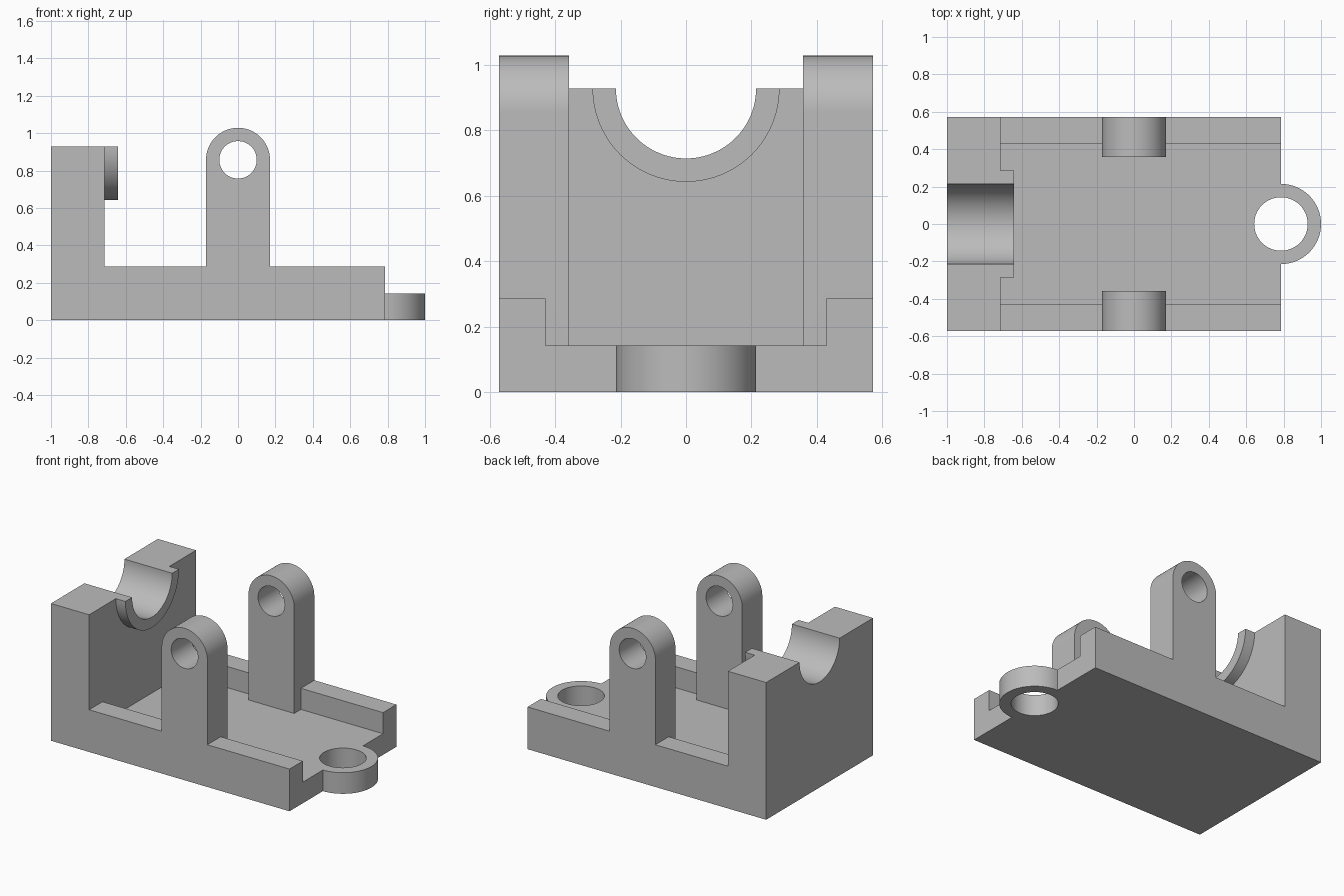
import bpy
import bmesh
from math import cos, sin, pi, radians

cube = bpy.data.objects.get("Cube")
if cube:
    bpy.data.objects.remove(cube, do_unlink=True)

U = 1 / 14           # design module
END = 11 * U         # end of the base, also the lug centre
SIDE = 8 * U         # half width
FLOOR, RAIL, TOP = 2 * U, 4 * U, 13 * U
EAR_R, EAR_Z = 0.171, 12 * U

steel = bpy.data.materials.new("grey_metal")
steel.use_nodes = True
grey = (0.5, 0.5, 0.5, 1)
steel.diffuse_color = grey
steel.node_tree.nodes["Principled BSDF"].inputs["Base Color"].default_value = grey


def arc(cx, cy, r, start, end, steps=48):
    angles = [radians(start + (end - start) * i / steps) for i in range(steps + 1)]
    return [(cx + r * cos(a), cy + r * sin(a)) for a in angles]


def circle(cx, cy, r):
    return arc(cx, cy, r, 0, 360, 96)[:-1]


def rect(a0, a1, b0, b1):
    return [(a0, b0), (a1, b0), (a1, b1), (a0, b1)]


def prism(name, profile, axis, lo, hi):
    """Extrude a flat profile along one axis from lo to hi."""
    place = {"x": lambda a, b, t: (t, a, b),
             "y": lambda a, b, t: (a, t, b),
             "z": lambda a, b, t: (a, b, t)}[axis]
    bm = bmesh.new()
    low = [bm.verts.new(place(a, b, lo)) for a, b in profile]
    high = [bm.verts.new(place(a, b, hi)) for a, b in profile]
    bm.faces.new(low)
    bm.faces.new(high)
    n = len(profile)
    for i in range(n):
        j = (i + 1) % n
        bm.faces.new((low[i], low[j], high[j], high[i]))
    bmesh.ops.recalc_face_normals(bm, faces=bm.faces)
    mesh = bpy.data.meshes.new(name)
    bm.to_mesh(mesh)
    bm.free()
    mesh.materials.append(steel)
    obj = bpy.data.objects.new(name, mesh)
    bpy.context.collection.objects.link(obj)
    return obj


def combine(target, other, operation):
    mod = target.modifiers.new(operation.lower(), "BOOLEAN")
    mod.operation, mod.solver, mod.object = operation, "EXACT", other
    bpy.context.view_layer.objects.active = target
    bpy.ops.object.modifier_apply(modifier=mod.name)
    bpy.data.objects.remove(other, do_unlink=True)


# Floor plate with the round lug on its end
plate = ([(-1, SIDE), (-1, -SIDE), (END, -SIDE)]
         + arc(END, 0, 3 * U, -90, 90) + [(END, SIDE)])
body = prism("mounting_bracket", plate, "z", 0, FLOOR)

# Upright end block with the half-round collar on its inner face
combine(body, prism("end_block", rect(-SIDE, SIDE, 0, TOP), "x", -1, -10 * U), "UNION")
combine(body, prism("collar", arc(0, TOP, 4 * U, 180, 360), "x", -12 * U, -9 * U), "UNION")

# Side rails and pivot ears
ear = [(-EAR_R, 0), (EAR_R, 0)] + arc(0, EAR_Z, EAR_R, 0, 180)
for s in (-1, 1):
    rail_y = sorted((s * 6 * U, s * SIDE))
    ear_y = sorted((s * 5 * U, s * SIDE))
    combine(body, prism("rail", rect(-1, END, 0, RAIL), "y", *rail_y), "UNION")
    combine(body, prism("ear", ear, "y", *ear_y), "UNION")

# Lug hole, pivot holes and shaft saddle
combine(body, prism("lug_hole", circle(END, 0, 2 * U), "z", -1, 0.25), "DIFFERENCE")
combine(body, prism("pivot_hole", circle(0, EAR_Z, 0.1), "y", -1, 1), "DIFFERENCE")
combine(body, prism("saddle", circle(0, TOP, 3 * U), "x", -1.2, -0.5), "DIFFERENCE")

# Merge flat regions and shade the round surfaces
bm = bmesh.new()
bm.from_mesh(body.data)
bmesh.ops.remove_doubles(bm, verts=bm.verts, dist=0.0001)
bmesh.ops.dissolve_limit(bm, angle_limit=radians(0.5), verts=bm.verts, edges=bm.edges)
bm.to_mesh(body.data)
bm.free()
bpy.ops.object.select_all(action="DESELECT")
body.select_set(True)
bpy.context.view_layer.objects.active = body
bpy.ops.object.shade_smooth_by_angle(angle=radians(30))
